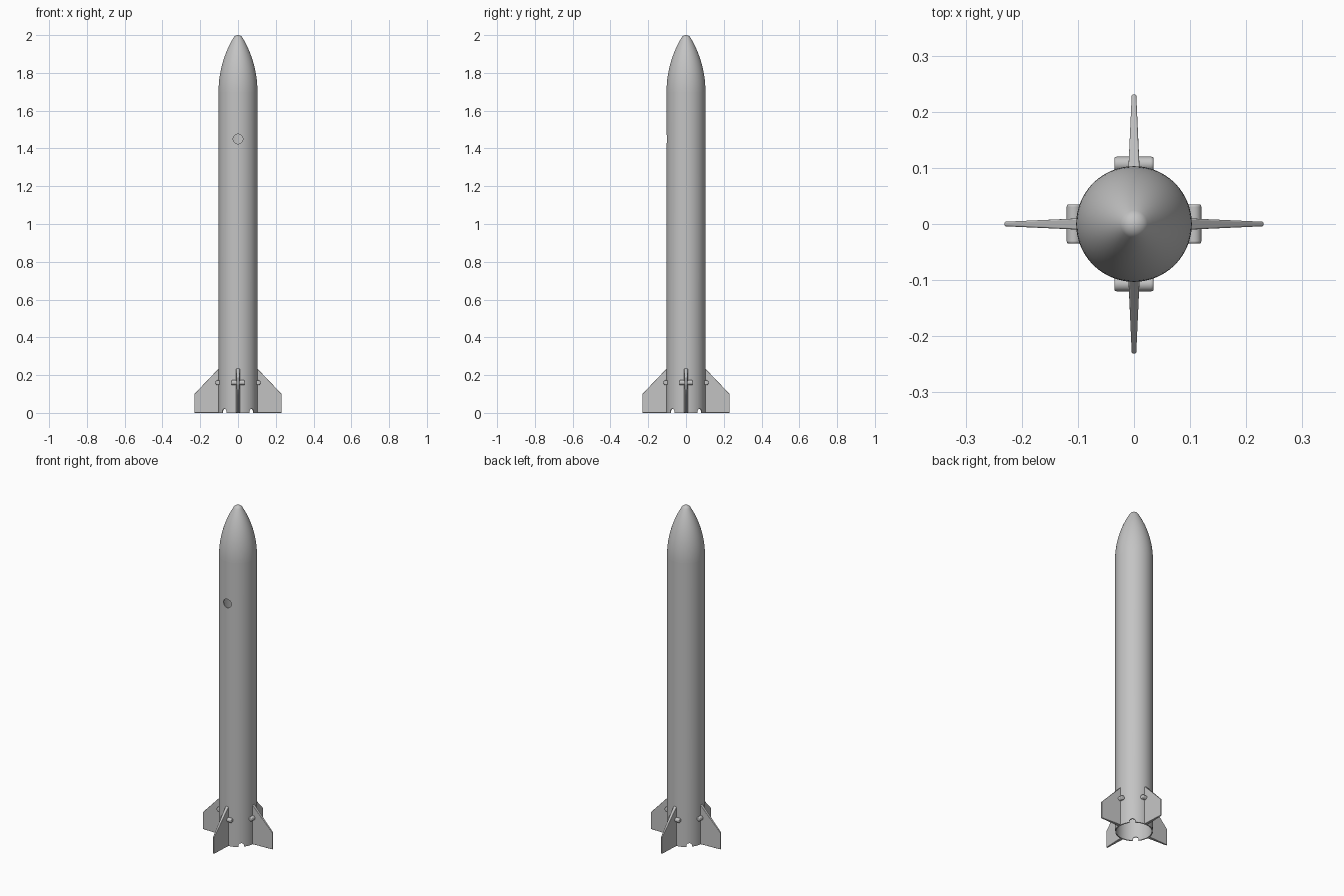
import bpy, bmesh
from math import pi, sin, cos, asin, sqrt, radians
from mathutils import Matrix, Vector

cube = bpy.data.objects.get("Cube")
if cube:
    bpy.data.objects.remove(cube, do_unlink=True)

RADIUS, WALL, SHOULDER, TOP = 0.103, 0.006, 1.7, 2.0
SIDES = 96

grey = bpy.data.materials.new("plain grey")
grey.use_nodes = True
grey.diffuse_color = (0.55, 0.55, 0.55, 1)
grey.node_tree.nodes["Principled BSDF"].inputs["Base Color"].default_value = (0.55, 0.55, 0.55, 1)


def make_object(name, bm):
    bmesh.ops.recalc_face_normals(bm, faces=bm.faces)
    mesh = bpy.data.meshes.new(name)
    bm.to_mesh(mesh)
    bm.free()
    mesh.materials.append(grey)
    obj = bpy.data.objects.new(name, mesh)
    bpy.context.collection.objects.link(obj)
    return obj


def activate(obj):
    bpy.ops.object.select_all(action='DESELECT')
    obj.select_set(True)
    bpy.context.view_layer.objects.active = obj


def smooth(obj, angle=35):
    activate(obj)
    bpy.ops.object.shade_smooth_by_angle(angle=radians(angle))


def lathe(name, profile, closed=False):
    bm = bmesh.new()
    verts = [bm.verts.new((r, 0, z)) for r, z in profile]
    pairs = list(zip(verts, verts[1:]))
    if closed:
        pairs.append((verts[-1], verts[0]))
    edges = [bm.edges.new(p) for p in pairs]
    bmesh.ops.spin(bm, geom=verts + edges, cent=(0, 0, 0), axis=(0, 0, 1),
                   angle=2 * pi, steps=SIDES, use_merge=True)
    bmesh.ops.remove_doubles(bm, verts=bm.verts, dist=1e-5)
    return make_object(name, bm)


def rod(name, centre, direction, radius, length, segments=32):
    bm = bmesh.new()
    turn = Vector((0, 0, 1)).rotation_difference(Vector(direction)).to_matrix().to_4x4()
    bmesh.ops.create_cone(bm, cap_ends=True, segments=segments, radius1=radius, radius2=radius,
                          depth=length, matrix=Matrix.Translation(centre) @ turn)
    return make_object(name, bm)


def bevel(obj, width, segments):
    mod = obj.modifiers.new("Rounded edges", 'BEVEL')
    mod.width, mod.segments, mod.limit_method = width, segments, 'ANGLE'
    mod.angle_limit = radians(40)


# Hollow body tube
inner = RADIUS - WALL
body = lathe("body_tube", [(RADIUS, 0), (RADIUS, SHOULDER), (inner, SHOULDER), (inner, 0)], True)

# Round port in the front wall and arched notches in the tail rim
cutters = [rod("port_cutter", (0, -RADIUS, 1.45), (0, 1, 0), 0.026, 0.1)]
for i in range(4):
    a = pi / 4 + i * pi / 2
    out = Vector((cos(a), sin(a), 0))
    cutters.append(rod("notch_cutter", out * RADIUS + Vector((0, 0, 0.006)), out, 0.016, 0.06))
activate(body)
for cutter in cutters:
    mod = body.modifiers.new("Cut", 'BOOLEAN')
    mod.operation, mod.solver, mod.object = 'DIFFERENCE', 'EXACT', cutter
    bpy.ops.object.modifier_apply(modifier=mod.name)
for cutter in cutters:
    bpy.data.objects.remove(cutter, do_unlink=True)
smooth(body)

# Ogive nose cone with a spherical tip
length, tip = 0.325, 0.024
rho = (RADIUS ** 2 + length ** 2) / (2 * RADIUS)
join = sqrt(rho ** 2 - (tip + rho - RADIUS) ** 2)
profile = []
for i in range(19):
    h = join * i / 18
    profile.append((sqrt(rho ** 2 - h ** 2) + RADIUS - rho, h))
lean = asin(join / rho)
ball = tip / cos(lean)
for i in range(1, 9):
    a = lean + (pi / 2 - lean) * i / 8
    profile.append((max(ball * cos(a), 0), join + ball * (sin(a) - sin(lean))))
scale = (TOP - SHOULDER) / profile[-1][1]
profile = [(0, 0)] + profile
nose = lathe("nose_cone", [(r, SHOULDER + h * scale) for r, h in profile])
smooth(nose)

# Four tapered fins, each with a round pin through its root
outline = [(0.099, 0), (0.231, 0), (0.231, 0.1), (0.099, 0.238)]
for i, place in enumerate(("left", "back", "right", "front")):
    spin = Matrix.Rotation(i * pi / 2, 4, 'Z')
    bm = bmesh.new()
    sides = []
    for sign in (-1, 1):
        sides.append([bm.verts.new((r, sign * (0.01 if r < 0.15 else 0.004), z))
                      for r, z in outline])
    for side in sides:
        bm.faces.new(side)
    for j in range(4):
        k = (j + 1) % 4
        bm.faces.new((sides[0][j], sides[0][k], sides[1][k], sides[1][j]))
    bm.transform(spin)
    fin = make_object(place + "_fin", bm)
    bevel(fin, 0.0025, 3)
    smooth(fin)

    pin = rod(place + "_fin_pin", spin @ Vector((0.107, 0, 0.16)),
              spin @ Vector((0, 1, 0)), 0.013, 0.07, 24)
    bevel(pin, 0.004, 3)
    smooth(pin)
